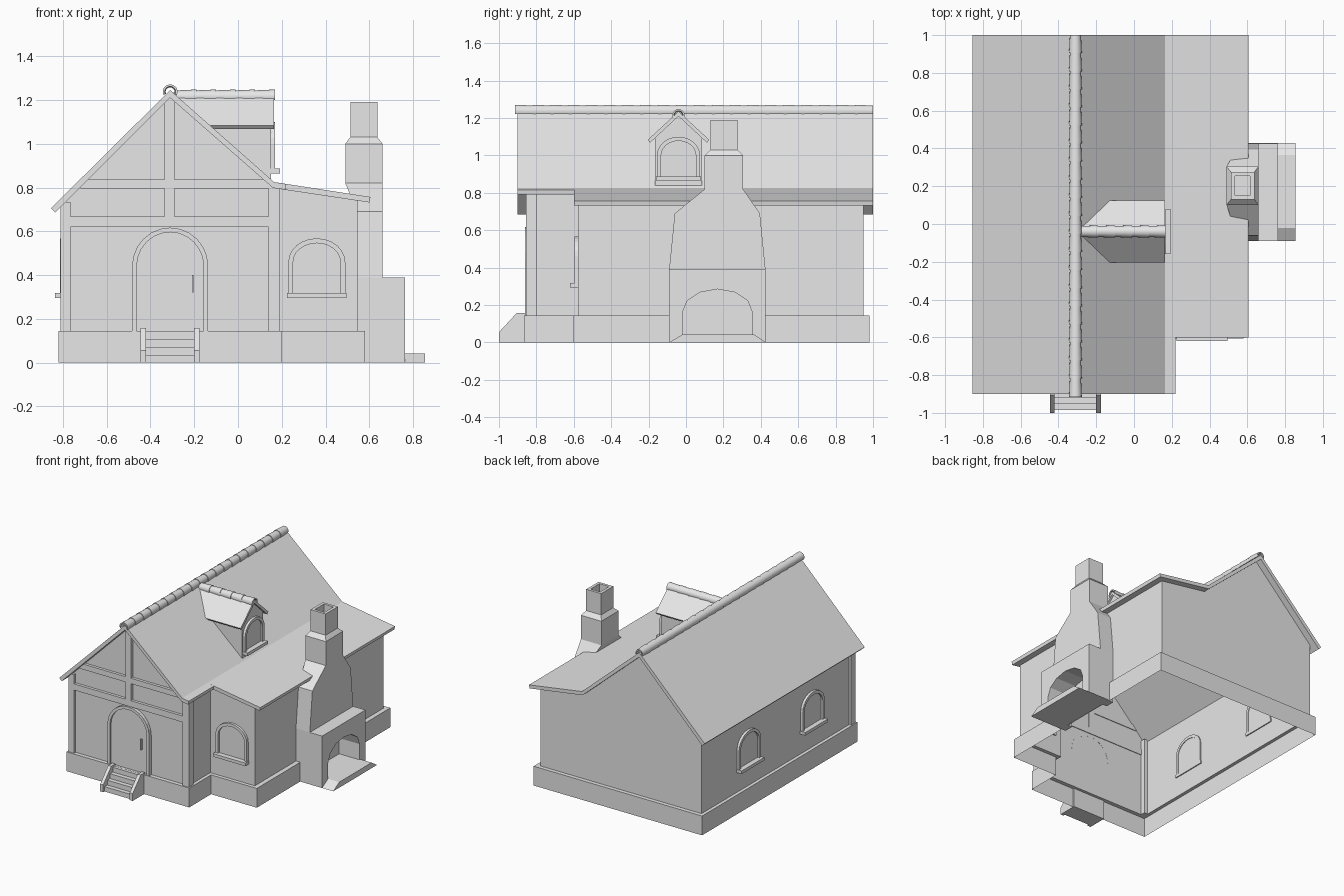
import bpy
import bmesh
from math import sin, cos, pi, radians
from mathutils import Matrix, Vector

if "Cube" in bpy.data.objects:
    bpy.data.objects.remove(bpy.data.objects["Cube"])

plaster = bpy.data.materials.new("pale_grey")
plaster.use_nodes = True
GREY = (0.8, 0.8, 0.8, 1)
plaster.diffuse_color = GREY
plaster.node_tree.nodes["Principled BSDF"].inputs["Base Color"].default_value = GREY


def make(name, verts, faces, matrix=None, smooth=False):
    me = bpy.data.meshes.new(name)
    me.from_pydata([tuple(v) for v in verts], [], faces)
    bm = bmesh.new()
    bm.from_mesh(me)
    bmesh.ops.recalc_face_normals(bm, faces=bm.faces)
    bm.to_mesh(me)
    bm.free()
    me.materials.append(plaster)
    if matrix:
        me.transform(matrix)
    if smooth:
        me.shade_smooth()
    ob = bpy.data.objects.new(name, me)
    bpy.context.collection.objects.link(ob)
    return ob


def loft(name, rings, caps=True, matrix=None):
    """Skin a list of equal-length closed rings."""
    n = len(rings[0])
    verts = [v for r in rings for v in r]
    faces = [(k * n + i, k * n + (i + 1) % n, (k + 1) * n + (i + 1) % n, (k + 1) * n + i)
             for k in range(len(rings) - 1) for i in range(n)]
    if caps:
        faces += [tuple(range(n))[::-1], tuple(range(len(verts) - n, len(verts)))]
    return make(name, verts, faces, matrix)


def prism(name, pts, axis, a, b, matrix=None):
    """Extrude a (u, z) profile along x or y; the start may be a function of z."""
    def ring(d):
        out = []
        for u, z in pts:
            p = d(z) if callable(d) else d
            out.append((p, u, z) if axis == "x" else (u, p, z))
        return out
    return loft(name, [ring(a), ring(b)], True, matrix)


def box(name, x0, x1, y0, y1, z0, z1, matrix=None):
    return prism(name, [(x0, z0), (x1, z0), (x1, z1), (x0, z1)], "y", y0, y1, matrix)


def arch(half, bottom, spring, top, steps=12):
    """Open outline from bottom left, over the arch, to bottom right."""
    curve = [(-half * cos(pi * i / steps), spring + (top - spring) * sin(pi * i / steps))
             for i in range(steps + 1)]
    return [(-half, bottom)] + curve + [(half, bottom)]


def arched_opening(name, place, angle, half, z0, spring, z1, rim, sill=True):
    """Arched surround and pane facing -y locally, turned about z."""
    m = Matrix.Translation(Vector(place)) @ Matrix.Rotation(radians(angle), 4, "Z")
    outer = arch(half, z0, spring, z1)
    inner = arch(half - rim, z0, spring, z1 - rim)
    prism(name + "_frame", outer + inner[::-1], "y", -0.018, 0.008, m)
    prism(name + "_pane", inner, "y", -0.004, 0.004, m)
    if sill:
        box(name + "_sill", -half - 0.005, half + 0.005, -0.042, 0.008, z0 - 0.005, z0 + 0.018, m)


def ridge_tiles(name, start, end, count, radius):
    """Row of overlapping, slightly tapered half-round tiles."""
    start, end = Vector(start), Vector(end)
    step = (end - start) / count
    along = step.normalized()
    side = along.cross(Vector((0, 0, 1)))
    up = Vector((0, 0, 1))
    arc = 12
    for k in range(count):
        rings = []
        for t, r in ((0, radius), (1.06, radius * 0.87)):
            if k == count - 1:
                t = min(t, 1)
            c = start + step * (k + t)
            angles = [radians(-25 + 230 * i / arc) for i in range(arc + 1)]
            rings.append([c + (side * cos(a) + up * sin(a)) * r for a in angles]
                         + [c + (side * cos(a) + up * sin(a)) * (r - 0.009) for a in angles[::-1]])
        ob = loft(f"{name}_{k + 1}", rings)
        bpy.ops.object.select_all(action="DESELECT")
        ob.select_set(True)
        bpy.context.view_layer.objects.active = ob
        bpy.ops.object.shade_smooth_by_angle(angle=radians(35))


# Plinth: open band with a narrow ledge around the house footprint
outer = [(-0.82, -0.865), (0.2, -0.865), (0.2, -0.605), (0.58, -0.605), (0.58, 0.98), (-0.82, 0.98)]
inner = [(-0.795, -0.835), (0.175, -0.835), (0.175, -0.578), (0.545, -0.578), (0.545, 0.95), (-0.795, 0.95)]
loft("plinth", [[(x, y, 0) for x, y in outer], [(x, y, 0.145) for x, y in outer],
                [(x, y, 0.145) for x, y in inner]], caps=False)

# Walls: thin shell reaching up into the roof, open below
FLOOR = 0.145
A, B, C, D, E, F = [Vector((x, y, FLOOR)) for x, y in inner]


def top(p, z):
    return Vector((p.x, p.y, z))


LEFT, MID, LOW, PEAK = 0.74, 0.81, 0.752, 1.225
walls = [
    [A, B, top(B, MID), Vector((-0.31, A.y, PEAK)), top(A, LEFT)],
    [B, C, top(C, MID), top(B, MID)],
    [C, D, top(D, LOW), top(C, MID)],
    [D, E, top(E, LOW), top(D, LOW)],
    [E, F, top(F, LEFT), Vector((-0.31, E.y, PEAK)), Vector((0.175, E.y, MID)), top(E, LOW)],
    [F, A, top(A, LEFT), top(F, LEFT)],
]
verts, faces = [], []
for w in walls:
    faces.append(tuple(range(len(verts), len(verts) + len(w))))
    verts += w
shell = make("walls", verts, faces)
bm = bmesh.new()
bm.from_mesh(shell.data)
bmesh.ops.remove_doubles(bm, verts=bm.verts, dist=0.0001)
bmesh.ops.recalc_face_normals(bm, faces=bm.faces)
bm.to_mesh(shell.data)
bm.free()

# Timber framing on the front gable
FRONT, BACK = -0.856, -0.83
box("left_corner_post", -0.81, -0.765, FRONT, -0.8, FLOOR, 0.735)
box("right_corner_post", 0.14, 0.19, FRONT, -0.8, FLOOR, 0.805)
box("lower_beam", -0.765, 0.14, FRONT, BACK, 0.62, 0.667)
box("upper_beam", -0.72, 0.15, FRONT, BACK, 0.795, 0.836)
box("king_post_lower", -0.335, -0.29, FRONT, BACK, 0.667, 0.795)
box("king_post_upper", -0.335, -0.29, FRONT, BACK, 0.836, 1.21)

# Roofs
prism("main_roof", [(-0.855, 0.705), (-0.31, 1.245), (0.165, 0.825), (0.16, 0.798),
                    (-0.31, 1.21), (-0.835, 0.685)], "y", -0.9, 1.0)
prism("front_eave", [(0.165, 0.825), (0.22, 0.816), (0.216, 0.79), (0.16, 0.798)], "y", -0.9, -0.6)
prism("side_roof", [(0.165, 0.825), (0.605, 0.757), (0.6, 0.732), (0.16, 0.798)], "y", -0.6, 1.0)
ridge_tiles("ridge_tile", (-0.31, -0.915, 1.237), (-0.31, 1.0, 1.237), 20, 0.034)


# Dormer, running back into the main roof slope
def roof_x(z):
    return -0.32 + (1.245 - z) / 0.884


prism("dormer_body", [(-0.165, 0.835), (0.085, 0.835), (0.085, 1.1), (-0.04, 1.215), (-0.165, 1.1)],
      "x", roof_x, 0.15)
prism("dormer_roof", [(-0.205, 1.083), (-0.04, 1.235), (0.125, 1.083), (0.112, 1.068),
                      (-0.04, 1.21), (-0.192, 1.068)], "x", roof_x, 0.165)
ridge_tiles("dormer_ridge_tile", (0.168, -0.04, 1.215), (-0.28, -0.04, 1.215), 5, 0.033)
arched_opening("dormer_window", (0.15, -0.04, 0), 90, 0.115, 0.87, 1.0, 1.1, 0.022)

# Windows and door
arched_opening("front_window", (0.36, -0.578, 0), 0, 0.13, 0.3, 0.46, 0.568, 0.022)
for label, y in (("front", -0.355), ("rear", 0.4)):
    arched_opening("left_window_" + label, (-0.795, y, 0), -90, 0.13, 0.3, 0.46, 0.568, 0.022)
arched_opening("door", (-0.31, -0.842, 0), 0, 0.174, FLOOR, 0.44, 0.617, 0.021, sill=False)
box("door_handle", -0.211, -0.203, -0.862, -0.842, 0.32, 0.4)

# Entrance steps
stairs = [(-0.855, 0.0), (-0.985, 0.0)]
for i in range(4):
    y = -0.985 + 0.033 * i
    stairs += [(y, 0.036 * (i + 1)), (min(y + 0.033, -0.855), 0.036 * (i + 1))]
prism("steps", stairs, "x", -0.42, -0.2)
for label, x in (("left", -0.2), ("right", -0.445)):
    prism("step_side_" + label, [(-0.855, 0), (-1.0, 0), (-1.0, 0.055), (-0.905, 0.158), (-0.855, 0.158)],
          "x", x, x + 0.025)

# Fireplace: arched hearth block, back plate and projecting slab
opening = [(y + 0.168, z) for y, z in arch(0.187, 0, 0.16, 0.285, 6)]
prism("hearth_block", [(-0.09, 0), (-0.09, 0.39), (0.425, 0.39), (0.425, 0)] + opening[::-1],
      "x", 0.545, 0.762)
prism("hearth_back", opening, "x", 0.585, 0.593)
prism("hearth_slab", [(-0.09, 0), (0.43, 0), (0.365, 0.042), (-0.02, 0.042)], "x", 0.593, 0.855)


# Chimney: stacked rectangles with sloped shoulders and a hollow flue
def rect(z, x0, x1, y0, y1):
    return [(x0, y0, z), (x1, y0, z), (x1, y1, z), (x0, y1, z)]


shaft, neck, flue = (0.49, 0.66, 0.1, 0.305), (0.513, 0.637, 0.13, 0.275), (0.535, 0.615, 0.15, 0.255)
loft("chimney", [rect(0.39, 0.545, 0.66, -0.09, 0.425), rect(0.69, 0.545, 0.66, -0.06, 0.395),
                 rect(0.82, *shaft), rect(1.0, *shaft), rect(1.03, *neck), rect(1.19, *neck),
                 rect(1.19, *flue), rect(1.08, *flue)])
